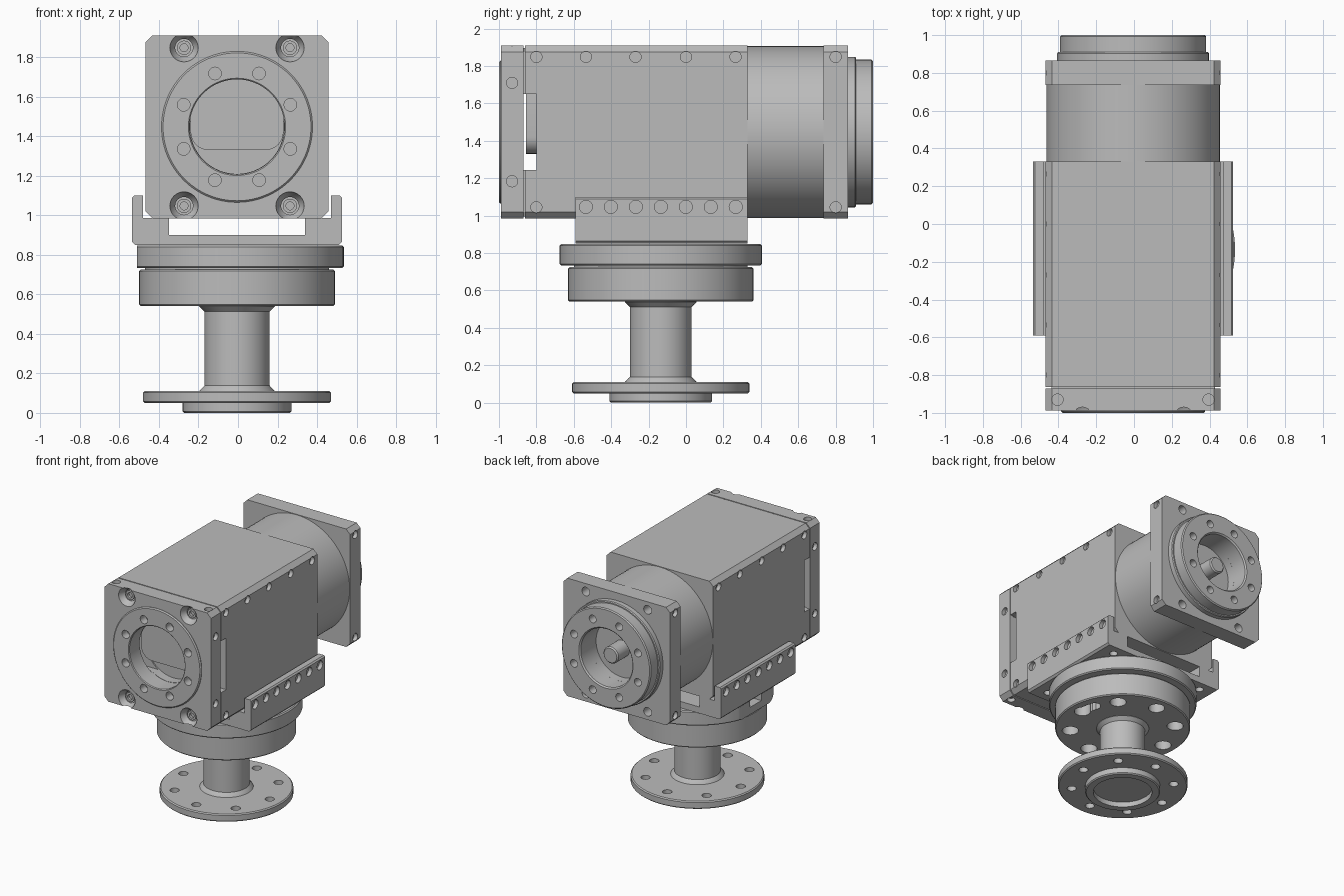
import bpy, bmesh, math
from mathutils import Vector, Matrix

if "Cube" in bpy.data.objects:
    bpy.data.objects.remove(bpy.data.objects["Cube"])

CX, CY, CZ = -0.005, -0.135, 1.447   # housing centre x, column centre y, shaft height
H = 0.4625                           # half width of the square housing
X, Y, Z = Vector((1, 0, 0)), Vector((0, 1, 0)), Vector((0, 0, 1))

grey = bpy.data.materials.new("machined grey")
grey.use_nodes = True
grey.diffuse_color = (0.5, 0.5, 0.5, 1)
grey.node_tree.nodes["Principled BSDF"].inputs["Base Color"].default_value = (0.5, 0.5, 0.5, 1)


def make(name, bm):
    bmesh.ops.recalc_face_normals(bm, faces=bm.faces)
    mesh = bpy.data.meshes.new(name)
    bm.to_mesh(mesh)
    bm.free()
    mesh.materials.append(grey)
    ob = bpy.data.objects.new(name, mesh)
    bpy.context.collection.objects.link(ob)
    return ob


def activate(ob):
    bpy.ops.object.select_all(action='DESELECT')
    ob.select_set(True)
    bpy.context.view_layer.objects.active = ob


def lathe(name, profile, loc=(0, 0, 0), axis=Z, segs=64):
    """Revolve (radius, height) points; a profile off the axis closes into a ring."""
    bm = bmesh.new()
    rot = axis.to_track_quat('Z', 'Y').to_matrix().to_4x4()
    rings = []
    for r, h in profile:
        n = 1 if r == 0 else segs
        rings.append([bm.verts.new((r * math.cos(2 * math.pi * i / segs),
                                    r * math.sin(2 * math.pi * i / segs), h)) for i in range(n)])
    pairs = list(zip(rings, rings[1:]))
    if profile[0][0] > 0:
        pairs.append((rings[-1], rings[0]))
    for a, b in pairs:
        for i in range(segs):
            j = (i + 1) % segs
            quad = [a[i % len(a)], a[j % len(a)], b[j % len(b)], b[i % len(b)]]
            bm.faces.new(list(dict.fromkeys(quad)))
    bm.transform(Matrix.Translation(loc) @ rot)
    return make(name, bm)


def rim(r, z0, z1, c=0.008):
    """Profile of a disc edge with small chamfers."""
    return [(r - c, z0), (r, z0 + c), (r, z1 - c), (r - c, z1)]


def solid(points):
    return [(0, points[0][1])] + points + [(0, points[-1][1])]


def hole(loc, axis, r, depth, segs=20):
    return lathe("cutter", solid([(r, -depth), (r, 0.02)]), loc, axis, segs)


def box(name, lo, hi, axis=None, bevel=0.0, segments=1):
    """Box between two corners, bevelled along the edges parallel to an axis."""
    lo, hi = Vector(lo), Vector(hi)
    bm = bmesh.new()
    bmesh.ops.create_cube(bm, size=1)
    bm.transform(Matrix.Translation((lo + hi) / 2) @ Matrix.Diagonal((hi - lo).to_4d()))
    if axis:
        edges = [e for e in bm.edges
                 if abs((e.verts[0].co - e.verts[1].co).normalized().dot(axis)) > 0.9]
        bmesh.ops.bevel(bm, geom=edges, offset=bevel, segments=segments, profile=0.5, affect='EDGES')
    return make(name, bm)


def cut(ob, cutters):
    activate(cutters[0])
    for c in cutters:
        c.select_set(True)
    bpy.ops.object.join()
    tool = bpy.context.view_layer.objects.active
    tool.hide_render = True
    mod = ob.modifiers.new("cut", 'BOOLEAN')
    mod.operation, mod.solver, mod.object = 'DIFFERENCE', 'EXACT', tool
    mod.use_self = True
    activate(ob)
    bpy.ops.object.modifier_apply(modifier=mod.name)
    bpy.data.objects.remove(tool)


def side_holes(spots, half, r=0.03, depth=0.03):
    return [hole((CX + s * half, y, z), s * X, r, depth) for y, z in spots for s in (-1, 1)]


def ring_spots(r, start):
    return [(r * math.cos(math.radians(start + 45 * k)),
             r * math.sin(math.radians(start + 45 * k))) for k in range(8)]


def square(name, y0, y1):
    return box(name, (CX - H, y0, CZ - H), (CX + H, y1, CZ + H), Y, 0.034)


axis_y = (CX, 0, CZ)
corners = [(sx * 0.268, sz * 0.4) for sx in (-1, 1) for sz in (-1, 1)]
edge_z = (CZ - 0.402, CZ + 0.402)

# Main housing with the cross slot and row of side screws
housing = square("housing", -0.862, 0.33)
cut(housing, [box("cutter", (-1, -0.95, 1.245), (1, -0.8, 1.65)),
              lathe("cutter", solid([(0.238, -0.95), (0.238, -0.79)]), axis_y, Y)]
    + side_holes([(y, z) for y in (-0.8, -0.535, -0.27, 0, 0.265) for z in edge_z], H))
inner = box("inner_coupling", (CX - 0.235, -0.855, 1.33), (CX + 0.235, -0.78, 1.75), Y, 0.09, 6)

# Front plate with bore, counterbored corners and face holes
plate = square("front_plate", -0.988, -0.87)
cutters = [lathe("cutter", solid([(0.24, -1.1), (0.24, -0.8)]), axis_y, Y)]
for dx, dz in corners:
    cutters.append(lathe("cutter", solid([(0.074, -1.0), (0.07, -0.98), (0.045, -0.945), (0.045, -0.9)]),
                         (CX + dx, 0, CZ + dz), Y, 32))
    lathe("front_screw", [(0, -0.93), (0.02, -0.93), (0.02, -0.95), (0.036, -0.95), (0.036, -0.89), (0, -0.89)],
          (CX + dx, 0, CZ + dz), Y, 24)
cutters += [hole((CX + a, -0.985, CZ + b), -Y, 0.032, 0.05) for a, b in ring_spots(0.292, 22.5)]
cutters += side_holes([(-0.93, CZ - 0.263), (-0.93, CZ + 0.263)], H)
cutters += [hole((CX + sx * 0.4, -0.93, CZ + s * H), s * Z, 0.03, 0.03) for sx in (-1, 1) for s in (-1, 1)]
cut(plate, cutters)
seam = box("front_seam", (CX - H + 0.03, -0.875, CZ - H + 0.012), (CX + H - 0.03, -0.858, CZ + H - 0.012))
cut(seam, [box("cutter", (-0.6, -0.95, 1.245), (0.6, -0.8, 1.65)),
           lathe("cutter", solid([(0.24, -1.1), (0.24, -0.8)]), axis_y, Y)])
front_ring = lathe("front_ring", [(0.24, -0.98), (0.24, -0.994), (0.246, -1.0), (0.374, -1.0),
                                  (0.382, -0.992), (0.382, -0.98)], axis_y, Y, 96)
cut(front_ring, [hole((CX + a, -0.99, CZ + b), -Y, 0.032, 0.05) for a, b in ring_spots(0.292, 22.5)])

# Rear cylinder, square flange, pilot ring and shaft
lathe("rear_cylinder", solid([(0.459, 0.32), (0.459, 0.74)]), axis_y, Y, 96)
flange = square("rear_flange", 0.735, 0.866)
cut(flange, [lathe("cutter", solid([(0.225, 0.8), (0.225, 0.95)]), axis_y, Y)]
    + [hole((CX + a, 0.866, CZ + b), Y, 0.034, 0.09) for a, b in corners]
    + side_holes([(0.8, z) for z in edge_z], H))
rear_ring = lathe("rear_ring", [(0.225, 0.86), (0.402, 0.86), (0.402, 0.903), (0.396, 0.91), (0.387, 0.91),
                                (0.387, 0.992), (0.379, 1.0), (0.235, 1.0), (0.225, 0.99)], axis_y, Y, 96)
cut(rear_ring, [hole((CX + a, 1.0, CZ + b), Y, 0.03, 0.08) for a, b in ring_spots(0.3, 22.5)])
lathe("output_shaft", solid([(0.065, 0.78), (0.065, 0.935), (0.056, 0.945)]), axis_y, Y, 32)

# U-shaped cradle from a mirrored profile
half = [(0.515, 0.85), (0.53, 0.865), (0.53, 1.09), (0.52, 1.1), (0.475, 1.1),
        (0.475, 0.985), (0.345, 0.985), (0.345, 0.9)]
bm = bmesh.new()
face = bm.faces.new([bm.verts.new((CX + x, -0.59, z))
                     for x, z in half + [(-x, z) for x, z in reversed(half)]])
ext = bmesh.ops.extrude_face_region(bm, geom=[face])
bmesh.ops.translate(bm, vec=Y * 0.92, verts=[v for v in ext["geom"] if isinstance(v, bmesh.types.BMVert)])
cradle = make("cradle", bm)
cut(cradle, side_holes([(-0.535 + 0.1335 * k, 1.047) for k in range(7)], 0.53, 0.035)
    + [hole((CX + sx * 0.41, y, 0.985), Z, 0.03, 0.2) for sx in (-1, 1) for y in (-0.5, 0.25)])

# Upper disc with a flat side and notch
base = (CX, CY, 0)
upper = lathe("upper_disc", solid(rim(0.54, 0.733, 0.848)), base, Z, 96)
cut(upper, [box("cutter", (-0.7, -0.8, 0.6), (-0.51, 0.6, 1.0)),
            box("cutter", (-0.6, CY - 0.07, 0.79), (-0.43, CY + 0.07, 0.9))])
lathe("disc_groove", solid([(0.465, 0.7), (0.465, 0.75)]), base, Z, 96)

# Lower disc with large holes underneath
lower = lathe("lower_disc", solid(rim(0.495, 0.54, 0.725)), base, Z, 96)
cutters = [hole((CX + a, CY + b, 0.54), -Z, 0.06, 0.1, 28) for a, b in ring_spots(0.385, 0)]
cutters += [hole((CX + 0.385 * math.cos(t), CY + 0.385 * math.sin(t), 0.54), -Z, 0.045, 0.097, 24)
            for t in (0.13, 0.22, 0.31)]
cut(lower, cutters)

# Column with flared ends, mounting flange and hollow foot boss
lathe("column", solid([(0.195, 0.1), (0.19, 0.112), (0.165, 0.138), (0.165, 0.512),
                       (0.192, 0.538), (0.192, 0.55)]), base)
foot = lathe("foot_flange", [(0, 0.04), (0.215, 0.04), (0.215, 0), (0.267, 0), (0.275, 0.008), (0.275, 0.05)]
             + rim(0.475, 0.05, 0.11) + [(0, 0.11)], base, Z, 96)
cut(foot, [lathe("cutter", solid([(0.034, 0), (0.034, 0.2)]), (CX + a, CY + b, 0), Z, 20)
           for a, b in ring_spots(0.375, 0)])

for ob in list(bpy.context.scene.objects):
    if ob.type == 'MESH':
        activate(ob)
        bpy.ops.object.shade_smooth_by_angle(angle=math.radians(30))
